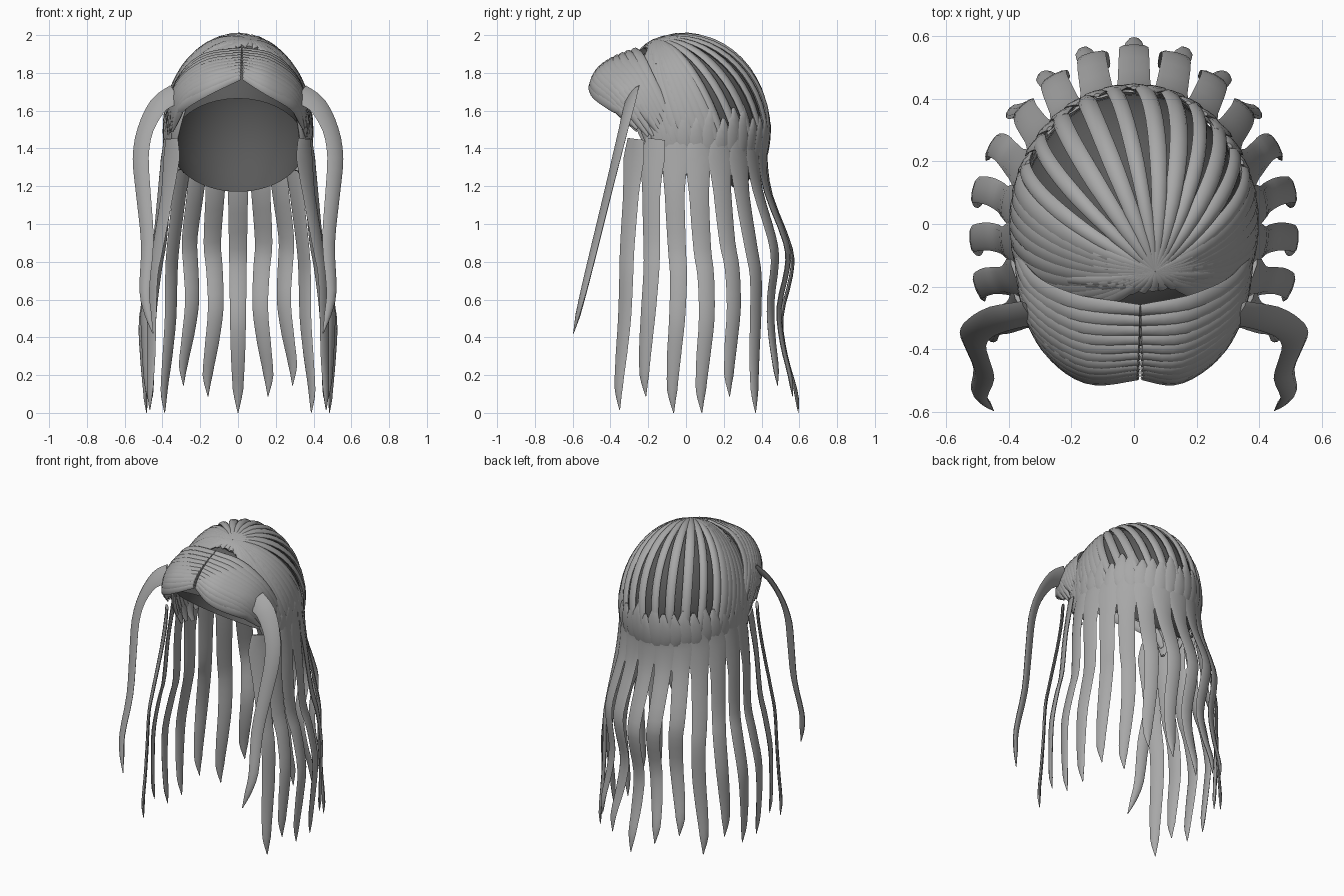
import bpy, bmesh, math, random
from mathutils import Vector, Matrix

random.seed(4)
cube = bpy.data.objects.get("Cube")
if cube:
    bpy.data.objects.remove(cube)


def material(name, v):
    m = bpy.data.materials.new(name)
    m.use_nodes = True
    m.diffuse_color = (v, v, v, 1)
    m.node_tree.nodes["Principled BSDF"].inputs["Base Color"].default_value = (v, v, v, 1)
    return m


hair = material("hair grey", 0.39)
dark = material("scalp dark grey", 0.1)


def finish(bm, name, mat, angle=60):
    bmesh.ops.recalc_face_normals(bm, faces=bm.faces)
    me = bpy.data.meshes.new(name)
    bm.to_mesh(me)
    bm.free()
    me.materials.append(mat)
    ob = bpy.data.objects.new(name, me)
    bpy.context.collection.objects.link(ob)
    bpy.ops.object.select_all(action='DESELECT')
    ob.select_set(True)
    bpy.context.view_layer.objects.active = ob
    bpy.ops.object.shade_smooth_by_angle(angle=math.radians(angle))


def lerp_list(vals, t):
    f = t * (len(vals) - 1)
    i = min(int(f), len(vals) - 2)
    return vals[i] + (vals[i + 1] - vals[i]) * (f - i)


def smooth_path(pts, n):
    """Catmull-Rom resampling of a short list of points."""
    p = [2 * pts[0] - pts[1]] + pts + [2 * pts[-1] - pts[-2]]
    out = []
    for k in range(n + 1):
        f = k / n * (len(pts) - 1)
        i = min(int(f), len(pts) - 2)
        t = f - i
        a, b, c, d = p[i:i + 4]
        out.append(0.5 * (2 * b + (c - a) * t + (2 * a - 5 * b + 4 * c - d) * t * t
                          + (3 * b - a - 3 * c + d) * t ** 3))
    return out


def strand(bm, path, widths, thick, normal, sides=8):
    """Flattened lens section swept along a path; normal(p) points outward."""
    rings = []
    last = len(path) - 1
    for k, p in enumerate(path):
        tan = (path[min(k + 1, last)] - path[max(k - 1, 0)]).normalized()
        side = tan.cross(normal(p)).normalized()
        up = side.cross(tan)
        w = lerp_list(widths, k / last) / 2
        th = min(thick, w * 0.6)
        ring = []
        for j in range(sides):
            a = math.tau * j / sides
            ring.append(bm.verts.new(p + side * w * math.cos(a) + up * th * math.sin(a)))
        rings.append(ring)
    for r, s in zip(rings, rings[1:]):
        for j in range(sides):
            q = (j + 1) % sides
            bm.faces.new((r[j], r[q], s[q], s[j]))
    bm.faces.new(rings[0])
    bm.faces.new(rings[-1][::-1])


# Scalp shell, open along a plane sloping from brow to nape
bm = bmesh.new()
bmesh.ops.create_uvsphere(bm, u_segments=40, v_segments=24, radius=1,
                          matrix=Matrix.Translation((0, 0, 1.51)) @ Matrix.Diagonal((0.367, 0.417, 0.463, 1)))
bmesh.ops.bisect_plane(bm, geom=bm.verts[:] + bm.edges[:] + bm.faces[:],
                       plane_co=(0, -0.4, 1.67), plane_no=(0, -0.48, -0.657), clear_outer=True)
finish(bm, "scalp", dark)

# Crown strands radiating over the back and sides of the head
CENTRE = Vector((0, 0, 1.5))
RADII = Vector((0.385, 0.435, 0.485))


def on_head(d, scale=1.0):
    return CENTRE + Vector([a * b for a, b in zip(d, RADII)]) * scale


def head_dir(phi, lat):
    return Vector((math.sin(phi) * math.cos(lat), math.cos(phi) * math.cos(lat), math.sin(lat)))


def outward(p):
    return (p - Vector((0, -0.03, 1.5))).normalized()


def radial(p):
    return Vector((p.x, p.y, 0)).normalized()


crown = Vector((0.17, -0.34, 0.92)).normalized()
bm = bmesh.new()
for i in range(-15, 16):
    # wide spacing at the back leaves scalp showing, the sides are dense
    phi = math.radians(i * 12 if abs(i) < 6 else math.copysign(60 + (abs(i) - 5) * 5.5, i))
    end = head_dir(phi, -0.25 + random.uniform(-0.05, 0.05))
    path = [on_head(crown.slerp(end, k / 16)) + Vector((0, 0, 0.022 * (1 - k / 16) ** 2))
            for k in range(17)]
    full = random.uniform(0.05, 0.062) if abs(i) < 6 else 0.08
    strand(bm, path, [0.03, full * 0.8, full, full, full, 0.03], 0.014, outward)
# short strands fanning forward from the crown to the cross parting
for i in range(-6, 7):
    x = i * 0.038 + 0.02
    end = Vector((x / RADII.x, (0.9 * x * x - 0.212) / RADII.y, 0))
    end.z = math.sqrt(1 - end.length_squared)
    path = [on_head(crown.slerp(end, k / 6)) + Vector((0, 0, 0.022 - 0.008 * k / 6)) for k in range(7)]
    strand(bm, path, [0.03, 0.045, 0.05, 0.04], 0.014, outward)
finish(bm, "crown_strands", hair)

# Lower band of short overlapping strands around the nape
bm = bmesh.new()
for i in range(-12, 13):
    phi = math.radians(i * 9)
    top = 0.2 + random.uniform(-0.08, 0.08)
    low = -0.42 + random.uniform(-0.1, 0.1)
    path = [on_head(head_dir(phi, top + (low - top) * k / 8), 1.01) for k in range(9)]
    strand(bm, path, [0.02, 0.085, 0.105, 0.09, 0.03], 0.01, outward)
finish(bm, "nape_strands", hair)

# Fringe strands sweeping from the centre parting to each side
FRINGE = [
    [(0.0, -0.275, 1.92), (0.19, -0.255, 1.875), (0.325, -0.185, 1.73), (0.385, -0.05, 1.50)],
    [(0.004, -0.42, 1.855), (0.17, -0.42, 1.81), (0.32, -0.31, 1.69), (0.37, -0.15, 1.49)],
    [(0.01, -0.485, 1.78), (0.15, -0.49, 1.72), (0.27, -0.41, 1.65), (0.34, -0.29, 1.54)],
]
bm = bmesh.new()
for sx in (-1, 1):
    for i in range(11):
        s = i / 10
        weights = (2 * (s - 0.5) * (s - 1), 4 * s * (1 - s), 2 * s * (s - 0.5))
        pts = []
        for j in range(4):
            p = sum((Vector(row[j]) * w for row, w in zip(FRINGE, weights)), Vector())
            pts.append(Vector((sx * p.x + 0.02 * (j == 0), p.y, p.z)))
        pts[-1].z += random.uniform(-0.04, 0.03)
        strand(bm, smooth_path(pts, 14), [0.04, 0.065, 0.08, 0.08, 0.07, 0.015], 0.016, outward)
finish(bm, "fringe_strands", hair)

# Long wavy strands: (height, outward offset at the back, outward offset at the sides)
WAVE = [(1.45, 0.0, 0.0), (1.34, -0.008, 0.012), (1.15, 0.02, 0.035), (0.87, 0.125, 0.05),
        (0.72, 0.125, 0.09), (0.50, 0.075, 0.135), (0.30, 0.1, 0.13), (0.12, 0.15, 0.115),
        (0.0, 0.165, 0.105)]
SHRINK = [1, 0.94, 0.9, 1, 0.94, 1, 1, 0.94, 0.99]
bm = bmesh.new()
for i in range(-8, 9):
    phi = math.radians(i * 16)
    blend = math.sin(phi) ** 2
    pts = []
    for k, (z, back, flank) in enumerate(WAVE):
        off = back + (flank - back) * blend
        turn = phi + 0.03 * math.sin(k * 1.1) * math.copysign(min(abs(i), 1), i)
        across = math.sin(turn)
        if abs(i) > 6:
            across = math.copysign(abs(across) ** 0.35, across)
        pts.append(Vector((across * (0.382 + off), math.cos(turn) * (0.43 + off),
                           1.45 - (1.45 - z) * SHRINK[abs(i)])))
    strand(bm, smooth_path(pts, 24), [0.11, 0.14, 0.105, 0.095, 0.09, 0.085, 0.075, 0.055, 0.004],
           0.01, radial)
finish(bm, "hanging_strands", hair)

# Two long face locks lying in a forward-sloping plane: (x, z)
LOCK = [(0.33, 1.69), (0.42, 1.63), (0.49, 1.50), (0.515, 1.35), (0.50, 1.15),
        (0.48, 0.90), (0.495, 0.65), (0.475, 0.52), (0.45, 0.42)]
for sx, name in ((1, "left_face_lock"), (-1, "right_face_lock")):
    bm = bmesh.new()
    pts = [Vector((sx * x, -0.285 - (1.69 - z) * 0.245, z)) for x, z in LOCK]
    facing = Vector((sx * 0.55, -1, 0.5)).normalized()
    strand(bm, smooth_path(pts, 24), [0.13, 0.12, 0.1, 0.095, 0.085, 0.075, 0.06, 0.04, 0.005],
           0.012, lambda p: facing)
    finish(bm, name, hair)
